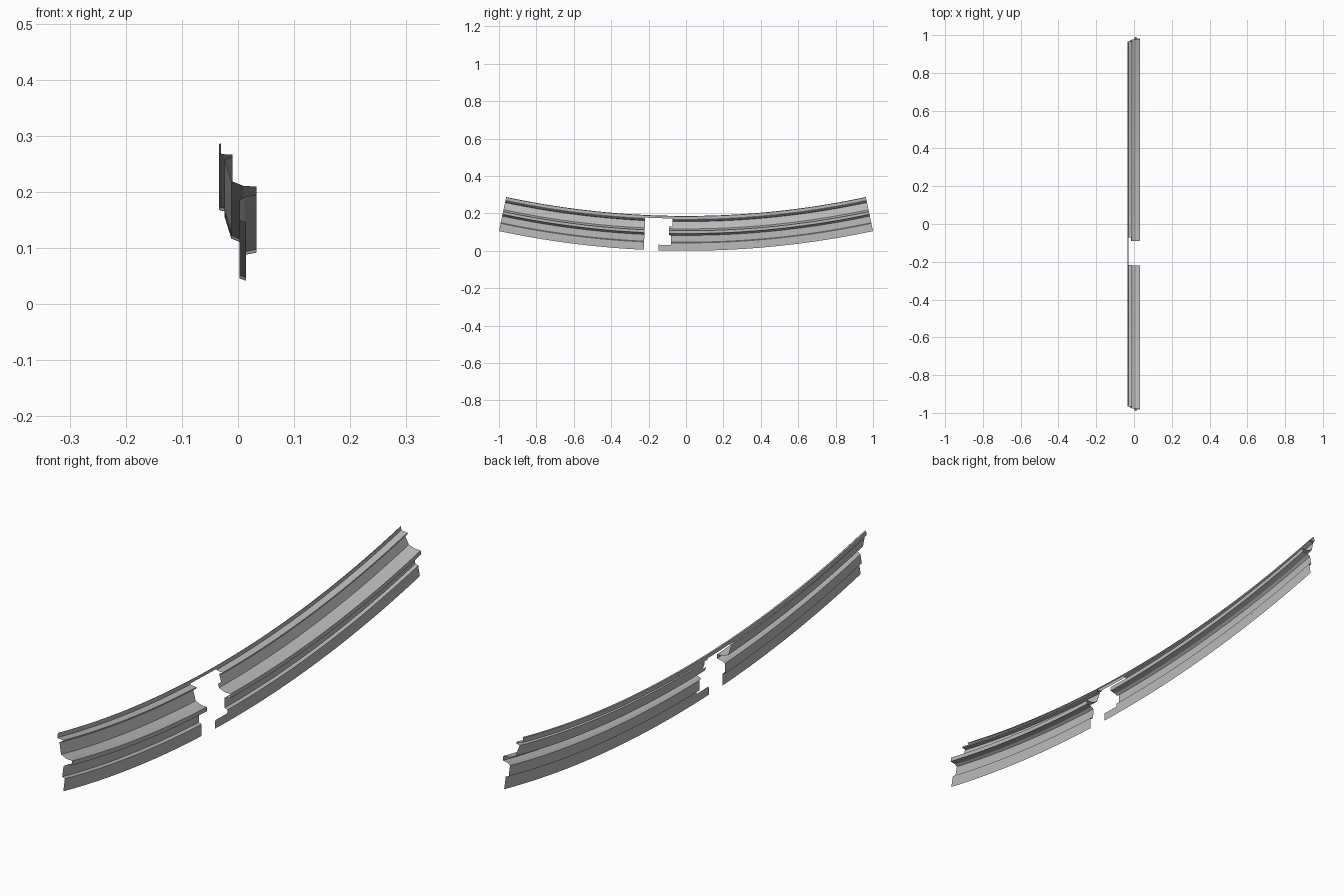
import bpy, bmesh, math

cube = bpy.data.objects.get("Cube")
if cube:
    bpy.data.objects.remove(cube, do_unlink=True)

RADIUS = 4.81                  # radius of the lower edge, bending upwards at both ends
END = math.radians(12)         # half of the swept angle

steel = bpy.data.materials.new("grey_steel")
steel.use_nodes = True
grey = (0.5, 0.5, 0.5, 1)
steel.diffuse_color = grey
steel.node_tree.nodes["Principled BSDF"].inputs["Base Color"].default_value = grey


def sweep(name, profile, start, stop):
    """Sweep an open sheet profile of (x, height) along the arc."""
    steps = max(2, round((stop - start) / END * 24))
    bm = bmesh.new()
    rows = []
    for i in range(steps + 1):
        a = start + (stop - start) * i / steps
        rows.append([bm.verts.new((x, (RADIUS - h) * math.sin(a),
                                   RADIUS - (RADIUS - h) * math.cos(a)))
                     for x, h in profile])
    for r0, r1 in zip(rows, rows[1:]):
        for j in range(len(profile) - 1):
            bm.faces.new((r0[j], r0[j + 1], r1[j + 1], r1[j]))
    mesh = bpy.data.meshes.new(name)
    bm.to_mesh(mesh)
    bm.free()
    mesh.materials.append(steel)
    ob = bpy.data.objects.new(name, mesh)
    bpy.context.collection.objects.link(ob)
    bpy.ops.object.select_all(action='DESELECT')
    ob.select_set(True)
    bpy.context.view_layer.objects.active = ob
    bpy.ops.object.shade_smooth_by_angle(angle=math.radians(10))
    return ob


# Cross-section, from the top lip down to the skirt
lip = [(-0.030, 0.186), (-0.034, 0.184), (-0.034, 0.172)]
upper_web = [(-0.034, 0.172), (-0.034, 0.168), (-0.027, 0.166), (-0.010, 0.165),
             (-0.010, 0.160), (-0.024, 0.156), (-0.016, 0.130)]
hat = [(-0.016, 0.130), (-0.012, 0.117), (0.003, 0.111), (0.010, 0.108), (0.033, 0.107),
       (0.033, 0.092), (0.012, 0.088), (0.003, 0.082)]
lower_web = [(0.003, 0.082), (0.003, 0.046), (0.014, 0.042), (0.014, 0.030)]
skirt = [(0.014, 0.030), (0.014, 0.0)]

# Lip runs the full length and bridges the gap
sweep("top_lip", lip, -END, END)

# Short section in front of the gap
sweep("short_rail", upper_web + hat[1:] + lower_web[1:] + skirt[1:], -END, -0.047)

# Long section behind the gap, with its stepped edge
for name, profile, start_y in (("long_upper_web", upper_web, -0.072),
                               ("long_ridge", hat, -0.09),
                               ("long_lower_web", lower_web, -0.079),
                               ("long_skirt", skirt, -0.145)):
    sweep(name, profile, start_y / 4.7, END)
